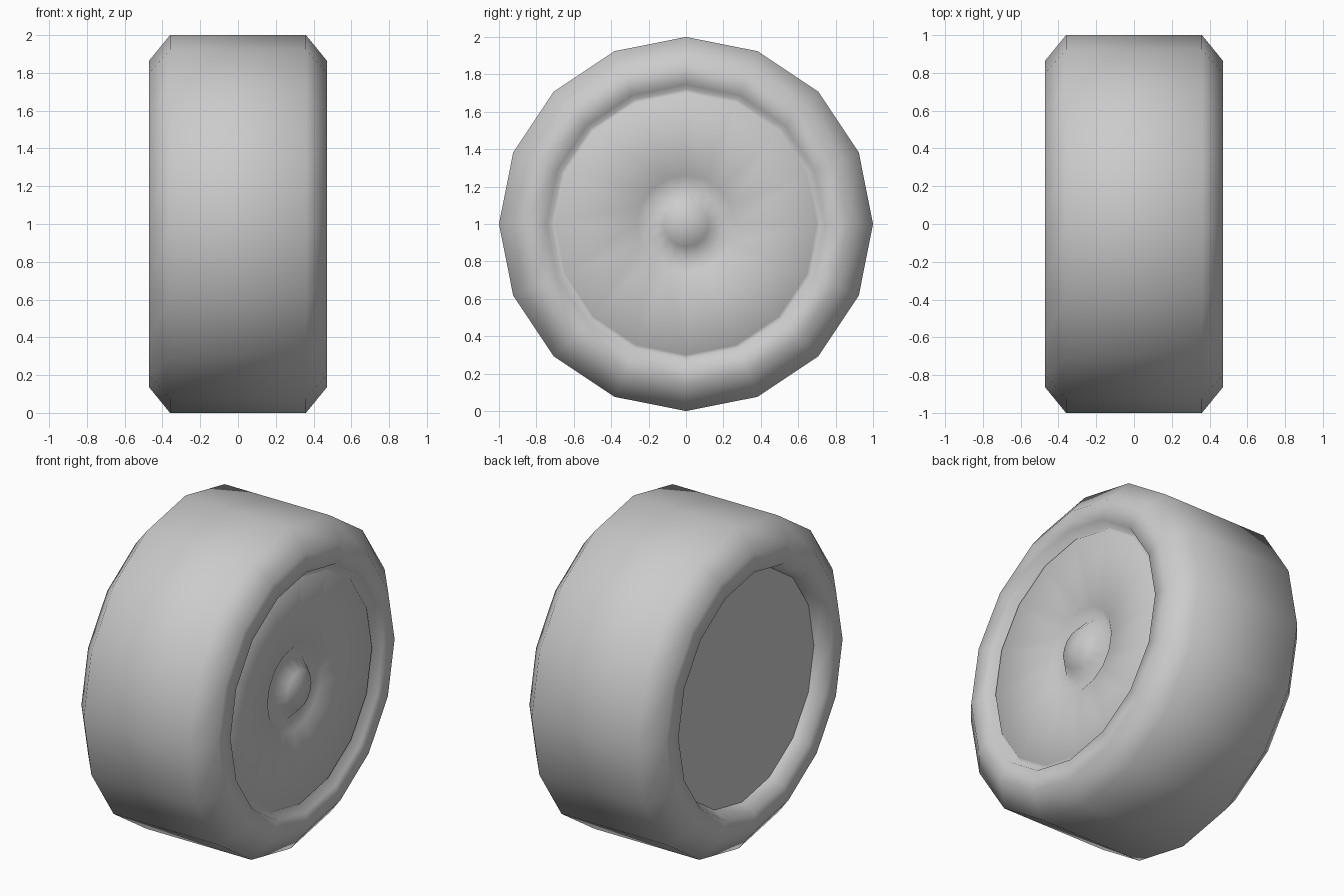
import bpy, bmesh
from math import cos, sin, tau

if "Cube" in bpy.data.objects:
    bpy.data.objects.remove(bpy.data.objects["Cube"])

SIDES = 16


def lathe(name, profile, smooth=True):
    """Spin a profile of (x, radius) points about the wheel axle."""
    bm = bmesh.new()
    rings = []
    for x, r in profile:
        if r == 0:
            rings.append([bm.verts.new((x, 0, 1))] * SIDES)
        else:
            rings.append([bm.verts.new((x, r * cos(tau * i / SIDES), 1 + r * sin(tau * i / SIDES)))
                          for i in range(SIDES)])
    for a, b in zip(rings, rings[1:]):
        for i in range(SIDES):
            j = (i + 1) % SIDES
            loop = list(dict.fromkeys((a[i], a[j], b[j], b[i])))
            bm.faces.new(loop).smooth = smooth
    bmesh.ops.recalc_face_normals(bm, faces=bm.faces)
    mesh = bpy.data.meshes.new(name)
    bm.to_mesh(mesh)
    bm.free()
    obj = bpy.data.objects.new(name, mesh)
    bpy.context.collection.objects.link(obj)
    return obj


# One closed wheel body: domed hub, groove, shallow dish, rim lip, tyre tread
hub_and_dish = [(0.45, 0), (0.42, 0.12), (0.34, 0.20), (0.385, 0.26), (0.43, 0.70)]
half = [(0.41, 0.72), (0.47, 0.745), (0.47, 0.865), (0.36, 1.0)]
back = [(-x, r) for x, r in reversed(half[1:])]
lathe("wheel", hub_and_dish + half + back + [(-0.385, 0.705)])

# Inner side: flat recessed disc
lathe("back_disc", [(-0.385, 0.705), (-0.385, 0)], smooth=False)
